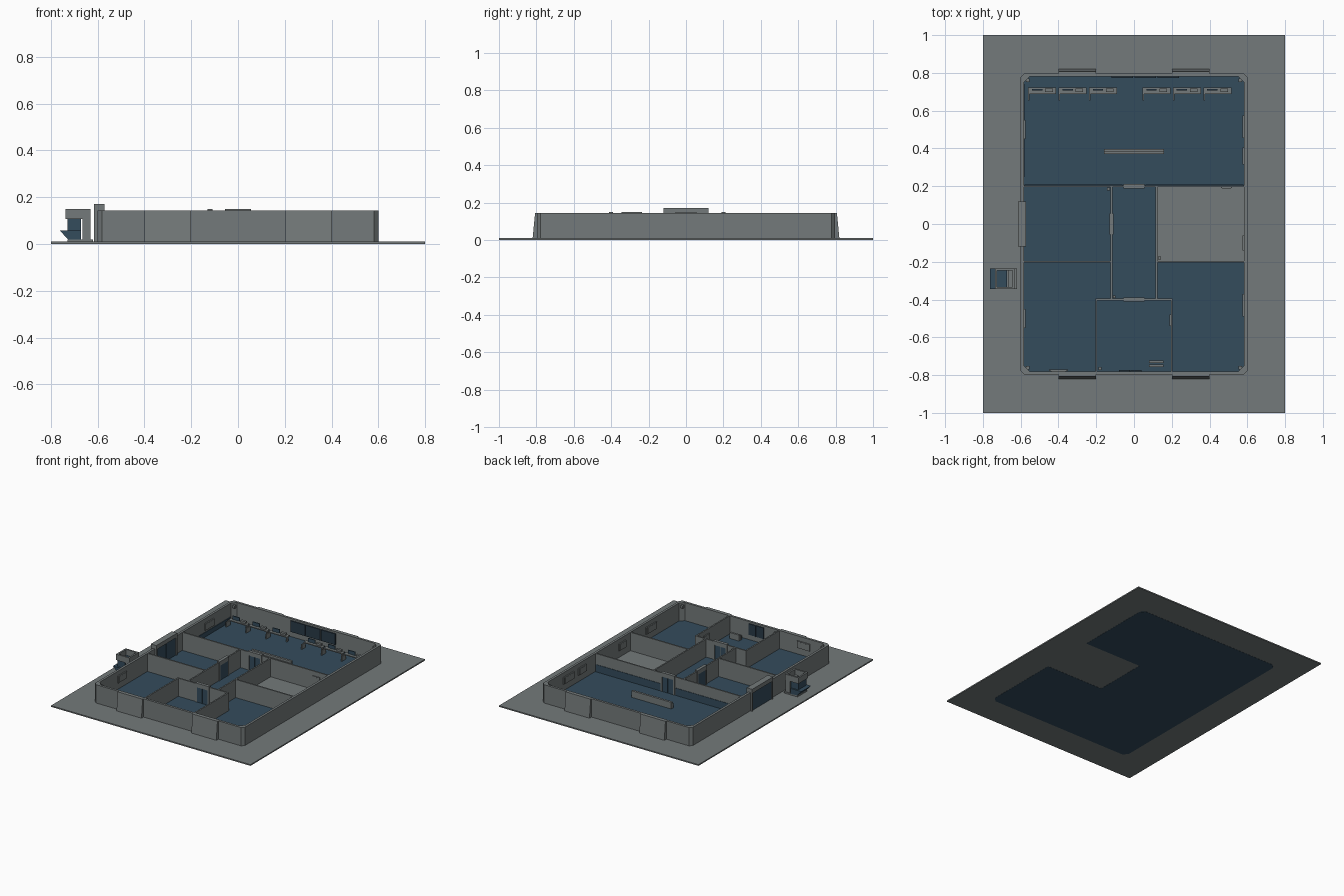
import bpy, bmesh

if "Cube" in bpy.data.objects:
    bpy.data.objects.remove(bpy.data.objects["Cube"])


def material(name, rgb):
    m = bpy.data.materials.new(name)
    m.diffuse_color = (*rgb, 1)
    m.use_nodes = True
    m.node_tree.nodes["Principled BSDF"].inputs["Base Color"].default_value = m.diffuse_color
    return m


GREY = material("concrete grey", (0.175, 0.195, 0.197))
BLUE = material("slate blue", (0.034, 0.072, 0.108))
DARK = material("dark blue glass", (0.022, 0.042, 0.062))


def finish(name, bm, mat):
    bmesh.ops.recalc_face_normals(bm, faces=bm.faces)
    me = bpy.data.meshes.new(name)
    bm.to_mesh(me)
    bm.free()
    me.materials.append(mat)
    ob = bpy.data.objects.new(name, me)
    bpy.context.collection.objects.link(ob)
    return ob


def box(name, x0, x1, y0, y1, z0, z1, mat=GREY):
    bm = bmesh.new()
    bmesh.ops.create_cube(bm, size=1)
    for v in bm.verts:
        v.co = ((x0, x1)[v.co.x > 0], (y0, y1)[v.co.y > 0], (z0, z1)[v.co.z > 0])
    return finish(name, bm, mat)


def prism(name, pts, axis, a, b, mat=GREY):
    """Extrude a closed profile along axis 'x', 'y' or 'z'."""
    def place(p, t):
        return {"x": (t, *p), "y": (p[0], t, p[1]), "z": (*p, t)}[axis]
    bm = bmesh.new()
    lo = [bm.verts.new(place(p, a)) for p in pts]
    hi = [bm.verts.new(place(p, b)) for p in pts]
    bm.faces.new(lo)
    bm.faces.new(hi)
    for i in range(len(pts)):
        j = (i + 1) % len(pts)
        bm.faces.new((lo[i], lo[j], hi[j], hi[i]))
    return finish(name, bm, mat)


def octagon(w, d, c):
    return [(-w + c, -d), (w - c, -d), (w, -d + c), (w, d - c),
            (w - c, d), (-w + c, d), (-w, d - c), (-w, -d + c)]


def ring(name, outer, inner, z0, z1):
    bm = bmesh.new()
    loops = [[bm.verts.new((*p, z)) for p in pts]
             for pts, z in ((outer, z0), (outer, z1), (inner, z1), (inner, z0))]
    n = len(outer)
    for k in range(4):
        a, b = loops[k], loops[(k + 1) % 4]
        for i in range(n):
            j = (i + 1) % n
            bm.faces.new((a[i], a[j], b[j], b[i]))
    return finish(name, bm, GREY)


TOP = 0.143

# Ground slab and blue floor, with one grey room notched out
box("ground_slab", -0.8, 0.8, -1, 1, 0.001, 0.010)
prism("floor", [(-0.555, -0.785), (0.555, -0.785), (0.585, -0.755), (0.585, -0.2),
                (0.12, -0.2), (0.12, 0.2), (0.585, 0.2), (0.585, 0.755),
                (0.555, 0.785), (-0.555, 0.785), (-0.585, 0.755), (-0.585, -0.755)],
      "z", 0, 0.012, BLUE)

# Outer wall
ring("outer_wall", octagon(0.6, 0.797, 0.018), octagon(0.583, 0.78, 0.03), 0.01, TOP)

# Sloping buttresses, front and back
for s in (-1, 1):
    for x in (-0.3, 0.3):
        prism("buttress", [(s * 0.79, 0.01), (s * 0.82, 0.01), (s * 0.807, TOP), (s * 0.79, TOP)],
              "x", x - 0.1, x + 0.1)

# Inner walls
T = 0.005
for x0, x1, y in ((-0.59, 0.59, 0.2), (-0.59, -0.12, -0.2), (0.12, 0.59, -0.2), (-0.2, 0.2, -0.4)):
    box("inner_wall", x0 - T * (x0 > -0.5), x1 + T * (x1 < 0.5), y - T, y + T, 0.01, TOP)
for x, y0, y1 in ((-0.12, -0.4, 0.2), (0.12, -0.4, 0.2), (-0.2, -0.79, -0.4), (0.2, -0.79, -0.4)):
    box("inner_wall", x - T, x + T, y0, y1, 0.01, TOP)


def door(x, y, w, along, depth=0.011, h=0.15):
    """Frame with a pair of blue leaves set on both sides."""
    def part(name, a, b, d, z0, z1, mat):
        if along == "x":
            box(name, x + a, x + b, y - d, y + d, z0, z1, mat)
        else:
            box(name, x - d, x + d, y + a, y + b, z0, z1, mat)
    part("door_head", -w, w, depth, h - 0.03, h, GREY)
    for s in (-1, 1):
        part("door_jamb", min(s * w, s * (w - 0.012)), max(s * w, s * (w - 0.012)), depth, 0.01, h - 0.03, GREY)
        part("door_leaf", min(s * 0.002, s * (w - 0.012)), max(s * 0.002, s * (w - 0.012)),
             depth * 0.75, 0.012, h - 0.03, BLUE)


door(0, 0.2, 0.055, "x")
door(0, -0.4, 0.055, "x")
door(-0.12, 0, 0.055, "y")
door(-0.593, 0, 0.12, "y", 0.022, 0.17)

# Blue lower cladding in the big hall
box("hall_cladding", -0.58, -0.06, 0.204, 0.208, 0.012, 0.065, BLUE)
box("hall_cladding", 0.06, 0.58, 0.204, 0.208, 0.012, 0.065, BLUE)
box("hall_side_cladding", -0.584, -0.579, 0.25, 0.74, 0.012, 0.045, BLUE)

# Large wall screens: three panes at the back, two at the front
for i in range(3):
    x = -0.12 + i * 0.122
    box("back_screen", x, x + 0.115, 0.772, 0.781, 0.05, 0.13, DARK)
for x in (-0.08, -0.018):
    box("front_screen", x, x + 0.058, -0.781, -0.773, 0.05, 0.13, DARK)


def panel(x, y, w, along):
    """Small framed wall panel."""
    for name, k, d, mat in (("panel_frame", 1, 0.004, GREY), ("panel_face", 0.8, 0.005, GREY)):
        dx, dy = (w * k, d) if along == "x" else (d, w * k)
        box(name, x - dx, x + dx, y - dy, y + dy, 0.085 - 0.025 * k, 0.085 + 0.025 * k, mat)


for y, w in ((0.515, 0.06), (0.36, 0.045), (-0.1, 0.04), (-0.43, 0.06)):
    panel(0.579, y, w, "y")
for y in (-0.5, 0.5):
    panel(-0.579, y, 0.05, "y")
panel(-0.4, -0.775, 0.05, "x")
panel(0.49, 0.194, 0.03, "x")
panel(0.193, -0.51, 0.03, "y")

# Small corner fixtures high on the walls
for x in (-0.562, 0.562):
    for y in (-0.76, 0.76):
        box("corner_fixture", x - 0.009, x + 0.009, y - 0.009, y + 0.009, 0.11, 0.13)
for x, y in ((-0.135, 0.185), (0.135, -0.18), (-0.105, -0.385), (-0.18, -0.765)):
    box("corner_fixture", x - 0.007, x + 0.007, y - 0.007, y + 0.007, 0.11, 0.13)

# Two rows of three workstations
for start in (-0.56, 0.045):
    for i in range(3):
        x = start + i * 0.161
        box("desk_top", x, x + 0.148, 0.688, 0.722, 0.045, 0.052)
        box("desk_leg", x, x + 0.008, 0.655, 0.7, 0.012, 0.047)
        box("desk_leg", x + 0.135, x + 0.143, 0.695, 0.715, 0.012, 0.047)
        box("desk_screen", x + 0.02, x + 0.075, 0.708, 0.715, 0.052, 0.078, BLUE)
        box("desk_unit", x + 0.09, x + 0.13, 0.7, 0.718, 0.052, 0.066)

# Long counter in the hall and small desk in the entrance room
box("hall_counter", -0.16, 0.16, 0.382, 0.398, 0.012, 0.06)
box("hall_counter_ledge", -0.16, 0.16, 0.37, 0.382, 0.012, 0.045)
box("entrance_desk", 0.08, 0.155, -0.737, -0.722, 0.012, 0.055)
box("entrance_desk_step", 0.08, 0.155, -0.757, -0.745, 0.012, 0.04)

# Outdoor booth left of the building: plinth, tray, core, rear post, open hood
box("booth_plinth", -0.73, -0.62, -0.345, -0.235, 0.01, 0.02)
prism("booth_tray", [(-0.762, 0.057), (-0.672, 0.057), (-0.672, 0.018), (-0.725, 0.018)],
      "y", -0.345, -0.235, BLUE)
box("booth_core", -0.73, -0.672, -0.335, -0.245, 0.055, 0.108, BLUE)
box("booth_post", -0.665, -0.63, -0.34, -0.24, 0.018, 0.11)
ring("booth_hood", [(-0.737, -0.345), (-0.63, -0.345), (-0.63, -0.235), (-0.737, -0.235)],
     [(-0.725, -0.333), (-0.642, -0.333), (-0.642, -0.247), (-0.725, -0.247)], 0.107, 0.15)
